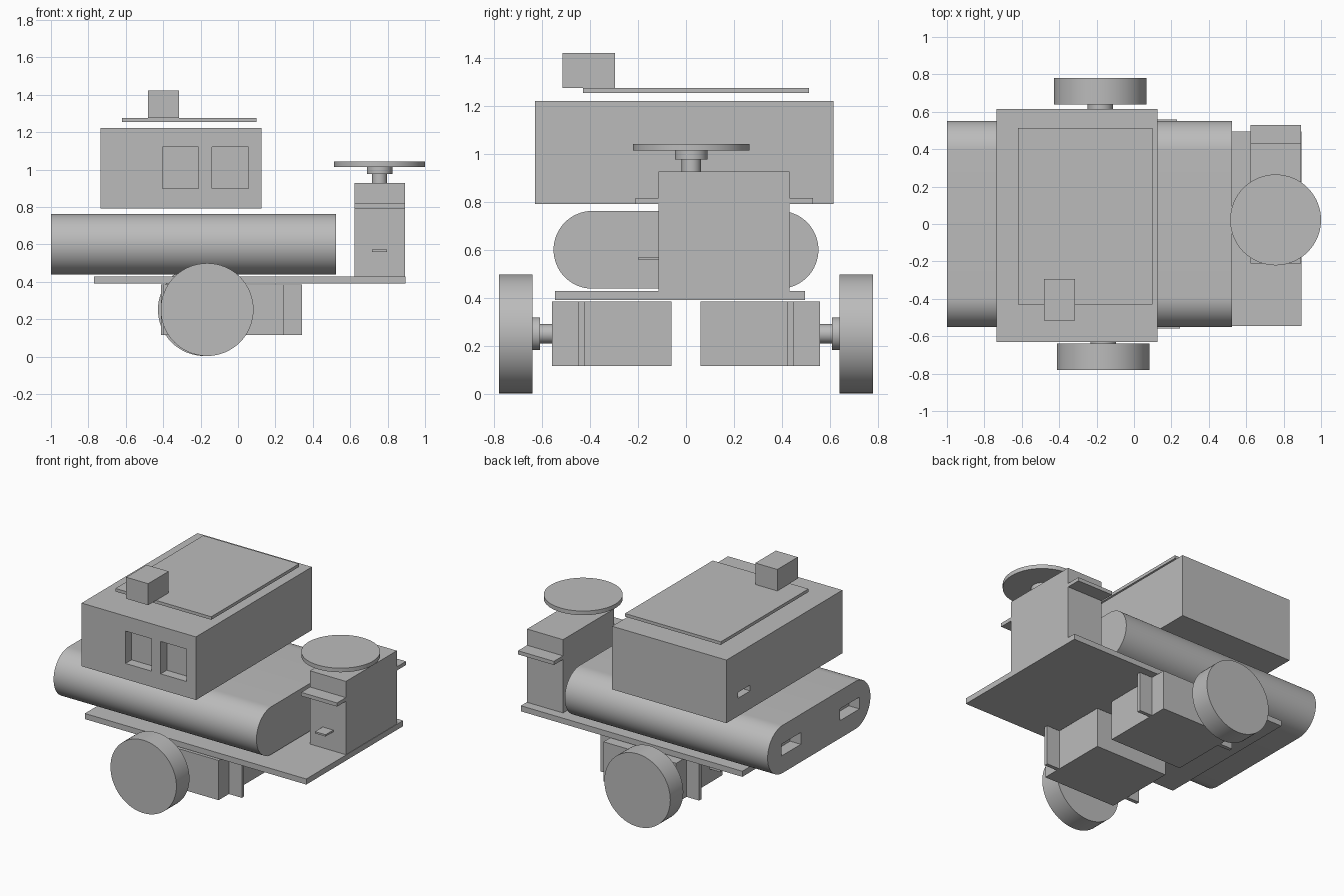
import bpy, bmesh, math
from mathutils import Matrix, Vector

default = bpy.data.objects.get("Cube")
if default:
    bpy.data.objects.remove(default, do_unlink=True)

GREY = (0.5, 0.5, 0.5, 1)
grey = bpy.data.materials.new("plain grey")
grey.use_nodes = True
grey.diffuse_color = GREY
grey.node_tree.nodes["Principled BSDF"].inputs["Base Color"].default_value = GREY


def finish(name, bm, frame=None, smooth=False):
    bm.normal_update()
    mesh = bpy.data.meshes.new(name)
    bm.to_mesh(mesh)
    bm.free()
    mesh.materials.append(grey)
    if frame:
        mesh.transform(frame)
    obj = bpy.data.objects.new(name, mesh)
    bpy.context.collection.objects.link(obj)
    bpy.ops.object.select_all(action="DESELECT")
    obj.select_set(True)
    bpy.context.view_layer.objects.active = obj
    if smooth:
        bpy.ops.object.shade_smooth_by_angle(angle=math.radians(30))
    return obj


def box(name, xs, ys, zs, frame=None):
    lows, highs = zip(xs, ys, zs)
    low, high = Vector(lows), Vector(highs)
    bm = bmesh.new()
    place = Matrix.Translation((low + high) / 2) @ Matrix.Diagonal((*(high - low), 1))
    bmesh.ops.create_cube(bm, size=1, matrix=place)
    return finish(name, bm, frame)


def disc(name, radius, bottom, top, frame):
    bm = bmesh.new()
    bmesh.ops.create_cone(bm, cap_ends=True, segments=64, radius1=radius, radius2=radius,
                          depth=top - bottom,
                          matrix=Matrix.Translation((0, 0, (bottom + top) / 2)))
    return finish(name, bm, frame, smooth=True)


def cut(target, xs, ys, zs):
    cutter = box("cutter", xs, ys, zs)
    cutter.hide_render = True
    mod = target.modifiers.new("recess", "BOOLEAN")
    mod.operation, mod.solver, mod.object = "DIFFERENCE", "EXACT", cutter
    bpy.context.view_layer.objects.active = target
    bpy.ops.object.modifier_apply(modifier=mod.name)
    bpy.data.objects.remove(cutter, do_unlink=True)


def frame_from(y_axis, z_axis, origin):
    y, z = Vector(y_axis), Vector(z_axis)
    m = Matrix((y.cross(z), y, z)).transposed().to_4x4()
    m.translation = origin
    return m


# Geared motor, built standing on its base with the shaft at the local origin
def motor(name, frame):
    box(name + "_motor_body", (-0.135, 0.135), (-0.137, 0.41), (0, 0.498), frame)
    for side, ys in (("near", (-0.232, -0.137)), ("far", (0.41, 0.508))):
        box(f"{name}_motor_{side}_flange", (-0.135, 0.135), ys, (0.363, 0.388), frame)
    box(name + "_motor_cable_tab", (-0.04, 0.04), (-0.22, -0.137), (0.13, 0.142), frame)
    disc(name + "_motor_shaft", 0.04, 0.498, 0.548, frame)
    disc(name + "_motor_hub", 0.068, 0.548, 0.585, frame)


# Chassis plate
box("chassis_plate", (-0.77, 0.895), (-0.545, 0.495), (0.392, 0.43))

# Battery pack with a stadium cross-section and two end ports
R, HALF = 0.162, 0.552
bm = bmesh.new()
ring = []
for side in (1, -1):
    for i in range(33):
        a = math.pi * i / 32 - math.pi / 2
        ring.append(bm.verts.new((-1, side * (HALF - R + R * math.cos(a)),
                                  0.602 + side * R * math.sin(a))))
cap = bm.faces.new(ring)
grown = bmesh.ops.extrude_face_region(bm, geom=[cap], use_keep_orig=True)
bmesh.ops.translate(bm, vec=(1.525, 0, 0),
                    verts=[v for v in grown["geom"] if isinstance(v, bmesh.types.BMVert)])
bmesh.ops.recalc_face_normals(bm, faces=bm.faces)
battery = finish("battery_pack", bm, smooth=True)
for y in (-0.33, 0.3):
    cut(battery, (-1.1, -0.92), (y - 0.105, y + 0.105), (0.56, 0.64))

# Control box with two front windows and a side port
control = box("control_box", (-0.735, 0.125), (-0.63, 0.615), (0.793, 1.222))
for x in (-0.405, -0.14):
    cut(control, (x, x + 0.195), (-0.7, -0.565), (0.9, 1.12))
cut(control, (-0.8, -0.68), (0.36, 0.49), (0.915, 0.955))

# Top board and the sensor block on it
box("top_board", (-0.62, 0.1), (-0.43, 0.512), (1.255, 1.276))
box("sensor_block", (-0.48, -0.315), (-0.515, -0.295), (1.276, 1.422))

# Upright motor with its turntable
upright = frame_from((0, 1, 0), (0, 0, 1), (0.757, 0.022, 0.43))
motor("turntable", upright)
disc("turntable_disc", 0.243, 0.585, 0.613, upright)

# Two drive motors lying sideways, each with a wheel
for name, side, x in (("front", -1, -0.165), ("rear", 1, -0.18)):
    lying = frame_from((1, 0, 0), (0, side, 0), (x, side * 0.06, 0.252))
    motor(name, lying)
    disc(name + "_wheel", 0.248, 0.58, 0.72, lying)
